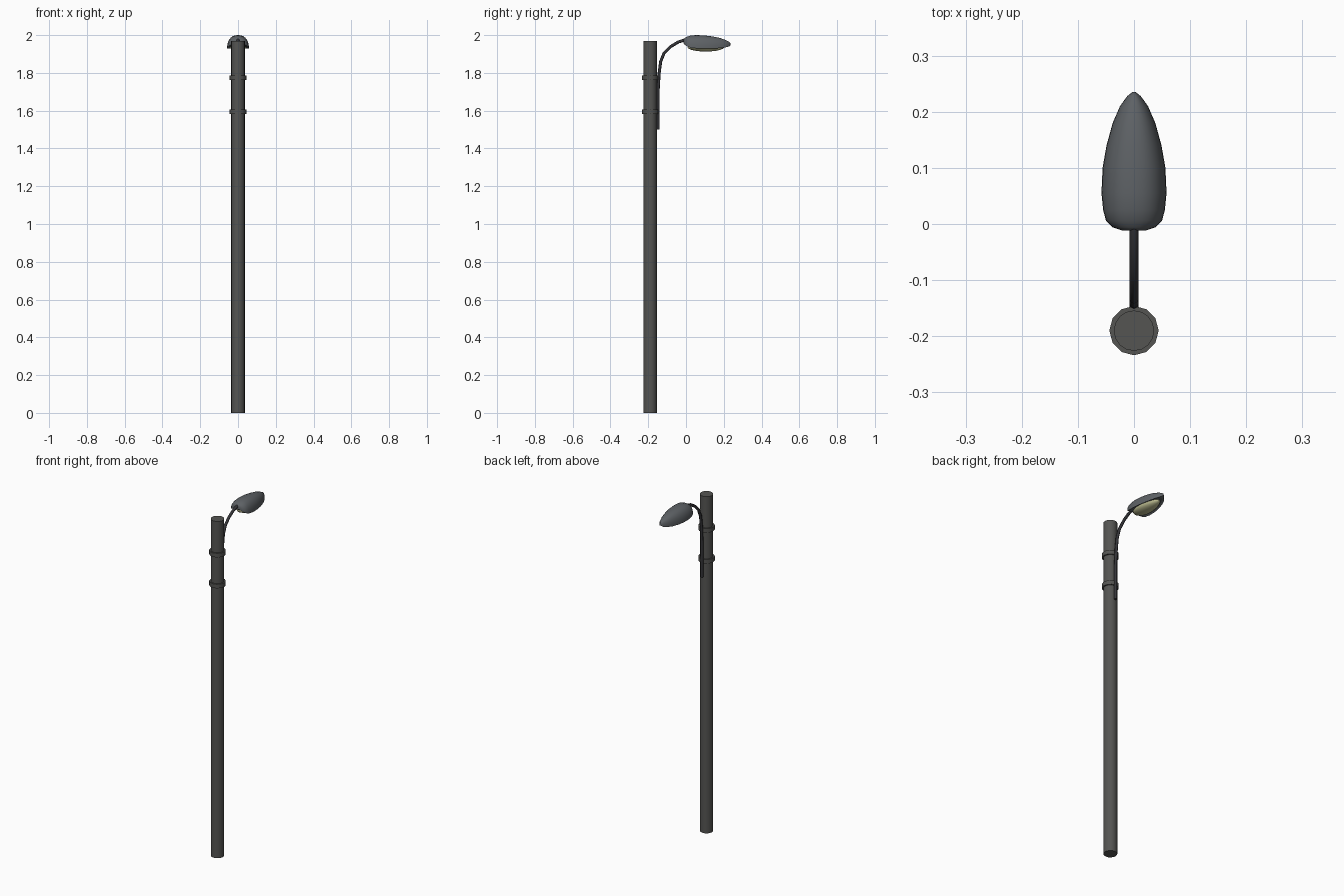
import bpy, bmesh, math

if "Cube" in bpy.data.objects:
    bpy.data.objects.remove(bpy.data.objects["Cube"])

POLE_Y = -0.19


def material(name, rgb):
    m = bpy.data.materials.new(name)
    m.diffuse_color = (*rgb, 1)
    m.use_nodes = True
    m.node_tree.nodes["Principled BSDF"].inputs["Base Color"].default_value = m.diffuse_color
    return m


POLE = material("pole_grey", (0.09, 0.09, 0.085))
ARM = material("arm_black", (0.035, 0.035, 0.04))
SHELL = material("shell_grey", (0.11, 0.12, 0.13))
LENS = material("lens_yellow", (0.5, 0.5, 0.28))


def finish(name, mat, angle=40):
    o = bpy.context.object
    o.name = name
    o.data.materials.append(mat)
    bpy.ops.object.shade_smooth_by_angle(angle=math.radians(angle))
    return o


def cylinder(name, r, z0, z1, sides):
    bpy.ops.mesh.primitive_cylinder_add(vertices=sides, radius=r, depth=z1 - z0,
                                        location=(0, POLE_Y, (z0 + z1) / 2))
    return finish(name, POLE)


# Pole and its two clamp bands
cylinder("pole", 0.036, 0, 1.97, 16)
for i, z in enumerate((1.594, 1.775)):
    cylinder(f"clamp_band_{i + 1}", 0.044, z - 0.012, z + 0.012, 12)

# Curved arm, swept as a round tube
path = [(-0.148, 1.5), (-0.148, 1.7), (-0.142, 1.8), (-0.134, 1.86), (-0.116, 1.905),
        (-0.08, 1.94), (-0.04, 1.964), (0.0, 1.976), (0.03, 1.98)]
curve = bpy.data.curves.new("arm", "CURVE")
curve.dimensions = "3D"
curve.bevel_depth = 0.008
curve.bevel_resolution = 2
curve.use_fill_caps = True
spline = curve.splines.new("POLY")
spline.points.add(len(path) - 1)
for p, (y, z) in zip(spline.points, path):
    p.co = (0, y, z, 1)
arm = bpy.data.objects.new("arm", curve)
arm.data.materials.append(ARM)
bpy.context.collection.objects.link(arm)

# Lamp shell: dome sections (y, half width, top z, rim z) lofted along y
stations = [(-0.012, 0.020, 1.978, 1.957), (-0.006, 0.038, 1.985, 1.948),
            (0.006, 0.050, 1.992, 1.940), (0.025, 0.055, 1.998, 1.933),
            (0.055, 0.058, 2.000, 1.930), (0.10, 0.056, 1.998, 1.929),
            (0.14, 0.049, 1.993, 1.929), (0.18, 0.038, 1.985, 1.931),
            (0.21, 0.025, 1.974, 1.935), (0.228, 0.012, 1.965, 1.940),
            (0.235, 0.003, 1.958, 1.946)]
bm = bmesh.new()
rings = []
N = 14
for y, w, top, rim in stations:
    pts = []
    for i in range(N + 1):
        a = math.pi * i / N
        c, s = math.cos(a), math.sin(a)
        pts.append((w * math.copysign(abs(c) ** 0.85, c), rim + (top - rim) * max(s, 0) ** 0.9))
    lift = 0.12 * (top - rim)
    pts += [(-0.85 * w, rim + lift), (0.85 * w, rim + lift)]  # recessed underside
    rings.append([bm.verts.new((x, y, z)) for x, z in pts])
for a, b in zip(rings, rings[1:]):
    for i in range(len(a)):
        j = (i + 1) % len(a)
        bm.faces.new((a[i], a[j], b[j], b[i]))
bm.faces.new(rings[0])
bm.faces.new(rings[-1])
bmesh.ops.recalc_face_normals(bm, faces=bm.faces)
mesh = bpy.data.meshes.new("lamp_shell")
bm.to_mesh(mesh)
bm.free()
shell = bpy.data.objects.new("lamp_shell", mesh)
bpy.context.collection.objects.link(shell)
bpy.context.view_layer.objects.active = shell
shell.select_set(True)
finish("lamp_shell", SHELL, 60)

# Bulging lens under the shell, tapered towards the tip
bpy.ops.object.select_all(action="DESELECT")
bpy.ops.mesh.primitive_uv_sphere_add(segments=20, ring_count=10, radius=1,
                                     location=(0, 0.105, 1.936))
lens = bpy.context.object
for v in lens.data.vertices:
    x, y, z = v.co
    v.co = (x * 0.042 * (1 - 0.22 * y), y * 0.097, z * 0.023)
finish("lens", LENS, 60)
